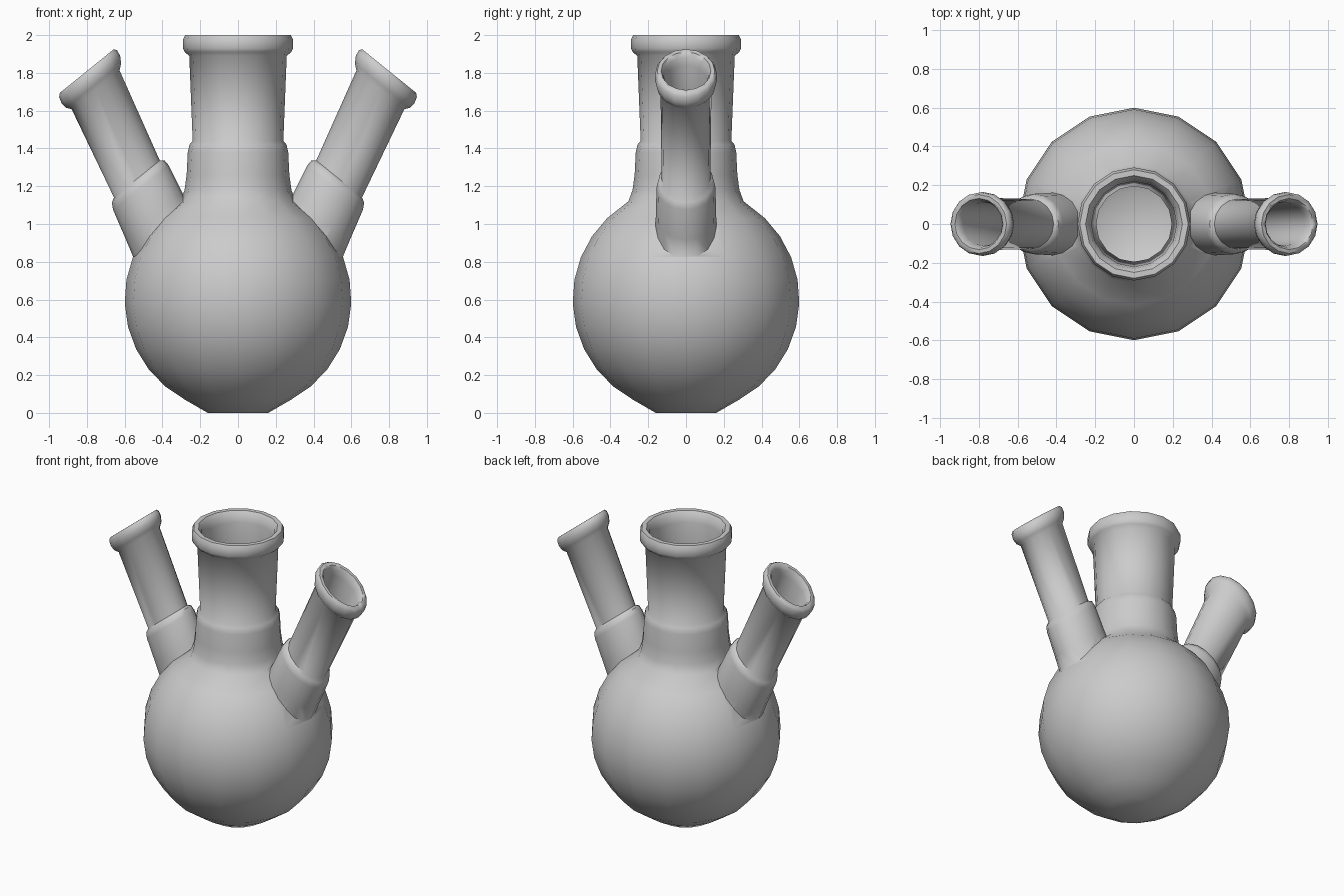
import bpy, bmesh
from math import sin, cos, pi, radians
from mathutils import Vector

if "Cube" in bpy.data.objects:
    bpy.data.objects.remove(bpy.data.objects["Cube"])

SEG = 16


def lathe(name, profile, origin=(0, 0, 0), axis=(0, 0, 1), u=(1, 0, 0), v=(0, 1, 0)):
    """Closed solid swept round an axis; profile is (radius, distance along axis)."""
    o, a, u, v = map(Vector, (origin, axis, u, v))
    bm = bmesh.new()
    rings = []
    for r, s in profile:
        rings.append([bm.verts.new(o + a * s + u * (r * cos(2 * pi * i / SEG)) + v * (r * sin(2 * pi * i / SEG)))
                      for i in range(SEG)])
    for p, q in zip(rings, rings[1:]):
        for i in range(SEG):
            j = (i + 1) % SEG
            bm.faces.new((p[i], p[j], q[j], q[i]))
    bm.faces.new(rings[0])
    bm.faces.new(rings[-1])
    bmesh.ops.recalc_face_normals(bm, faces=bm.faces)
    me = bpy.data.meshes.new(name)
    bm.to_mesh(me)
    bm.free()
    ob = bpy.data.objects.new(name, me)
    bpy.context.collection.objects.link(ob)
    return ob


def combine(target, other, op):
    """Apply a boolean and discard the second solid."""
    m = target.modifiers.new(op.lower(), 'BOOLEAN')
    m.operation, m.object, m.solver = op, other, 'EXACT'
    bpy.context.view_layer.objects.active = target
    bpy.ops.object.modifier_apply(modifier=m.name)
    bpy.data.objects.remove(other)


def globe(radius, first):
    """Quarter steps of the round bulb, from near the base up to the neck."""
    return [(radius * cos(radians(d)), 0.6 + radius * sin(radians(d))) for d in range(first, 58, 12)]


# Bulb and main neck, outside and inside
outer = [(0.16, 0)] + globe(0.6, -62) + [
    (0.305, 1.12), (0.283, 1.18), (0.272, 1.26), (0.266, 1.38), (0.257, 1.42), (0.24, 1.44),
    (0.258, 1.89), (0.282, 1.91), (0.292, 1.93), (0.292, 1.975), (0.28, 2.0)]
inner = [(0.16, 0.03)] + globe(0.57, -62) + [
    (0.275, 1.10), (0.25, 1.18), (0.235, 1.37), (0.195, 1.43),
    (0.22, 1.93), (0.23, 1.975), (0.25, 2.0), (0.25, 2.05)]

# Angled side neck, outside and inside, measured down from the mouth
side_outer = [(0.152, 0), (0.163, 0.015), (0.165, 0.05), (0.155, 0.085), (0.135, 0.11),
              (0.129, 0.63), (0.148, 0.645), (0.156, 0.68), (0.160, 0.85), (0.166, 1.04)]
side_inner = [(0.132, -0.05), (0.132, 0), (0.12, 0.02), (0.113, 0.06),
              (0.102, 0.63), (0.127, 0.68), (0.13, 1.06)]


def side_neck(name, profile, sx):
    return lathe(name, profile, (0.80 * sx, 0, 1.81), (-0.42 * sx, 0, -0.907),
                 (0.94 * sx, 0, -0.76), (0, 1, 0))


flask = lathe("flask", outer)
for sx in (-1, 1):
    combine(flask, side_neck("side_neck", side_outer, sx), 'UNION')

# Hollow out the glass
combine(flask, lathe("bulb_hollow", inner), 'DIFFERENCE')
for sx in (-1, 1):
    combine(flask, side_neck("side_hollow", side_inner, sx), 'DIFFERENCE')

bpy.ops.object.select_all(action='DESELECT')
flask.select_set(True)
bpy.context.view_layer.objects.active = flask
bpy.ops.object.shade_smooth_by_angle(angle=radians(50))
